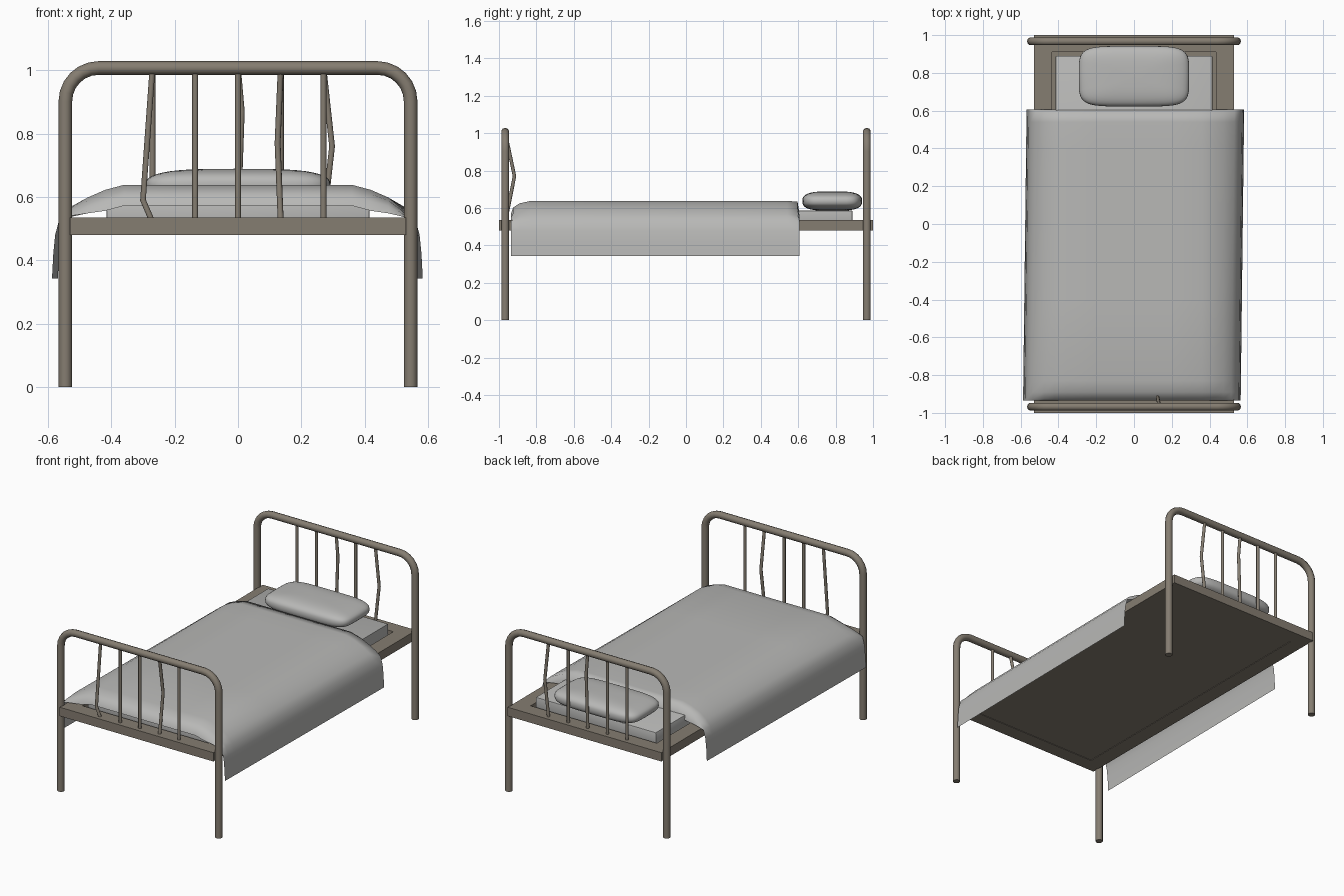
import bpy, bmesh, math

if "Cube" in bpy.data.objects:
    bpy.data.objects.remove(bpy.data.objects["Cube"])

def material(name, rgb):
    m = bpy.data.materials.new(name)
    m.diffuse_color = (*rgb, 1)
    m.use_nodes = True
    m.node_tree.nodes["Principled BSDF"].inputs["Base Color"].default_value = m.diffuse_color
    return m

METAL = material("brown_metal", (0.235, 0.205, 0.165))
LINEN = material("grey_linen", (0.48, 0.48, 0.47))

def add_mesh(name, bm, mat, angle=40):
    me = bpy.data.meshes.new(name)
    bm.to_mesh(me)
    bm.free()
    ob = bpy.data.objects.new(name, me)
    bpy.context.collection.objects.link(ob)
    me.materials.append(mat)
    smooth(ob, angle)
    return ob

def smooth(ob, angle):
    bpy.ops.object.select_all(action='DESELECT')
    ob.select_set(True)
    bpy.context.view_layer.objects.active = ob
    bpy.ops.object.shade_smooth_by_angle(angle=math.radians(angle))

def box(name, lo, hi, mat, bevel=0):
    bm = bmesh.new()
    bmesh.ops.create_cube(bm, size=1)
    for v in bm.verts:
        v.co = [(a + b) / 2 + c * (b - a) for a, b, c in zip(lo, hi, v.co)]
    if bevel:
        bmesh.ops.bevel(bm, geom=bm.edges[:], offset=bevel, segments=2,
                        profile=0.5, affect='EDGES')
    return add_mesh(name, bm, mat)

def tube(name, pts, radius):
    cu = bpy.data.curves.new(name, 'CURVE')
    cu.dimensions = '3D'
    cu.bevel_depth = radius
    cu.bevel_resolution = 3
    cu.use_fill_caps = True
    sp = cu.splines.new('POLY')
    sp.points.add(len(pts) - 1)
    for p, co in zip(sp.points, pts):
        p.co = (*co, 1)
    ob = bpy.data.objects.new(name, cu)
    bpy.context.collection.objects.link(ob)
    cu.materials.append(METAL)
    bpy.ops.object.select_all(action='DESELECT')
    ob.select_set(True)
    bpy.context.view_layer.objects.active = ob
    bpy.ops.object.convert(target='MESH')
    smooth(bpy.context.view_layer.objects.active, 50)

# Head and foot frames: bent tube arch plus five spindles, some of them kinked
# kinks: spindle index -> (x shift, y shift, z)
kinks = {"foot": {0: (-0.03, 0, 0.59), 3: (-0.01, 0.05, 0.77)},
         "head": {2: (0.012, 0, 0.87), 4: (0.027, 0, 0.76)}}
for name, y in (("foot", -0.967), ("head", 0.967)):
    X, Z, R, N = 0.545, 1.007, 0.105, 6
    arc = [(X - R + R * math.cos(a), y, Z - R + R * math.sin(a))
           for a in (i * math.pi / 2 / N for i in range(N + 1))]
    right = [(X, y, 0)] + arc
    tube(name + "_arch", right + [(-x, yy, z) for x, yy, z in reversed(right)], 0.0215)
    for i in range(5):
        x = (i - 2) * 0.135
        pts = [(x, y, 0.52), (x, y, Z)]
        if i in kinks[name]:
            dx, dy, z = kinks[name][i]
            pts.insert(1, (x + dx, y + dy, z))
        tube(f"{name}_spindle_{i + 1}", pts, 0.0095)

# Bed frame: flat rails around an opening, closed by a base panel
box("end_rail_foot", (-0.53, -1, 0.48), (0.53, -0.91, 0.535), METAL)
box("end_rail_head", (-0.53, 0.91, 0.48), (0.53, 1, 0.535), METAL)
for side, x0, x1 in (("left", -0.53, -0.435), ("right", 0.435, 0.53)):
    box("side_rail_" + side, (x0, -0.91, 0.48), (x1, 0.91, 0.535), METAL)
box("base_panel", (-0.435, -0.91, 0.483), (0.435, 0.91, 0.498), METAL)

# Mattress
box("mattress", (-0.415, -0.89, 0.498), (0.415, 0.89, 0.587), LINEN, 0.006)

# Pillow: squared-off ellipsoid
bm = bmesh.new()
bmesh.ops.create_uvsphere(bm, u_segments=40, v_segments=20, radius=1)
power = lambda c, e: math.copysign(abs(c) ** e, c)
for v in bm.verts:
    r = math.hypot(v.co.x, v.co.y)
    if r > 1e-6:
        cx, cy = v.co.x / r, v.co.y / r
    else:
        cx = cy = r = 0
    rr = power(r, 0.6)
    v.co = (0.292 * rr * power(cx, 0.4), 0.782 + 0.16 * rr * power(cy, 0.4),
            0.637 + 0.052 * power(v.co.z, 0.75))
add_mesh("pillow", bm, LINEN, 80)

# Blanket: draped cross-section swept along y, with lips at both ends
half = [(0.2, 0.638), (0.36, 0.638), (0.42, 0.622), (0.475, 0.598), (0.525, 0.565),
        (0.553, 0.53), (0.566, 0.48), (0.572, 0.42), (0.576, 0.343)]
profile = [(-x, z) for x, z in reversed(half)] + [(0, 0.638)] + half
stations = [(-0.935, 1), (-0.925, 0.55), (-0.89, 0.2), (-0.83, 0), (-0.4, 0), (0, 0),
            (0.4, 0), (0.54, 0), (0.596, 0.06), (0.607, 1)]
bm = bmesh.new()
rows = []
for y, drop in stations:
    row = []
    for x, z in profile:
        d = 0.066 * drop * max(0, min(1, (z - 0.53) / 0.09))
        skew = 0.012 * y if abs(x) > 0.5 else 0
        row.append(bm.verts.new((x + skew, y, z - d)))
    rows.append(row)
for a, b in zip(rows, rows[1:]):
    for i in range(len(profile) - 1):
        bm.faces.new((a[i], a[i + 1], b[i + 1], b[i]))
add_mesh("blanket", bm, LINEN, 100)
